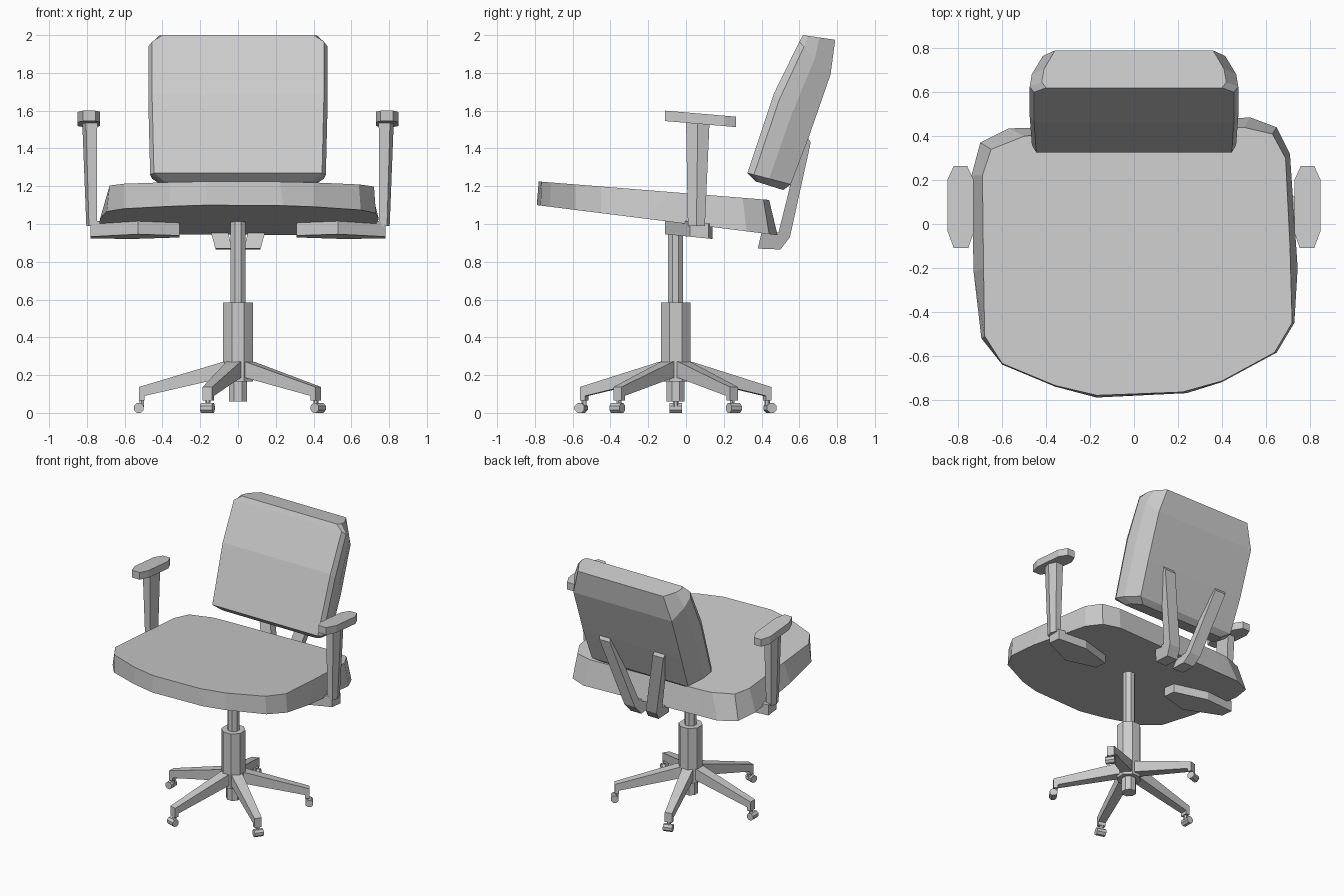
import bpy, bmesh
from math import radians, sin, cos, pi
from mathutils import Matrix, Vector

cube = bpy.data.objects.get("Cube")
if cube:
    bpy.data.objects.remove(cube, do_unlink=True)

GREY = (0.6, 0.6, 0.6, 1.0)
grey = bpy.data.materials.new("light_grey")
grey.use_nodes = True
grey.diffuse_color = GREY
bsdf = grey.node_tree.nodes["Principled BSDF"]
bsdf.inputs["Base Color"].default_value = GREY
bsdf.inputs["Roughness"].default_value = 0.8


def loft(name, rings, matrix=Matrix()):
    """Join rings of points with quads and cap both ends."""
    bm = bmesh.new()
    loops = [[bm.verts.new(matrix @ Vector(p)) for p in ring] for ring in rings]
    n = len(loops[0])
    for a, b in zip(loops, loops[1:]):
        for i in range(n):
            j = (i + 1) % n
            bm.faces.new((a[i], a[j], b[j], b[i]))
    bm.faces.new(loops[0])
    bm.faces.new(loops[-1])
    bmesh.ops.recalc_face_normals(bm, faces=bm.faces)
    mesh = bpy.data.meshes.new(name)
    bm.to_mesh(mesh)
    bm.free()
    mesh.materials.append(grey)
    obj = bpy.data.objects.new(name, mesh)
    bpy.context.collection.objects.link(obj)
    return obj


def circle(r, z, sides=8):
    return [(r * cos(2 * pi * (i + 0.5) / sides), r * sin(2 * pi * (i + 0.5) / sides), z)
            for i in range(sides)]


# Seat cushion: upper and lower outlines on two sloping planes
seat_top = [(-.17, -.78), (.22, -.765), (.4, -.715), (.64, -.585), (.72, -.45), (.71, -.1),
            (.69, .3), (.63, .41), (.5, .44), (-.4, .41), (-.5, .4), (-.65, .34),
            (-.69, .22), (-.685, -.2), (-.68, -.51), (-.6, -.635), (-.36, -.735)]
seat_low = [(-.17, -.79), (.24, -.77), (.4, -.72), (.65, -.585), (.73, -.45), (.745, -.2),
            (.71, .32), (.65, .44), (.53, .485), (-.42, .44), (-.57, .435), (-.7, .37),
            (-.74, .22), (-.73, -.22), (-.695, -.52), (-.6, -.64), (-.36, -.74)]
loft("seat_cushion", [
    [(x, y, 1.10 - .125 * (y + .79)) for x, y in seat_low],
    [(x, y, 1.225 - .08 * (y + .78)) for x, y in seat_top]])

# Backrest: cross-sections from bottom to top (front y, z, back y, z, half width)
sections = [(.37, 1.225, .515, 1.18, .41), (.325, 1.27, .555, 1.21, .465),
            (.465, 1.69, .65, 1.46, .475), (.6, 1.965, .765, 1.79, .475),
            (.62, 2.0, .79, 1.975, .42)]
rings = []
for yf, zf, yb, zb, w in sections:
    half = [(w - .02, 0), (w, .15), (w - .01, .5), (w - .06, 1)]
    outline = half + [(-x, t) for x, t in reversed(half)]
    rings.append([(x, yf + (yb - yf) * t, zf + (zb - zf) * t) for x, t in outline])
loft("backrest", rings)

# Back supports: bent bars that spread apart as they rise
bar_profile = [(.38, .87), (.50, .865), (.55, .93), (.66, 1.43), (.635, 1.475),
               (.575, 1.45), (.6, 1.4), (.49, .955), (.40, .955)]
# Armrest pad, post and bracket outlines
pad = [(.76, .265), (.82, .265), (.85, .2), (.85, -.03), (.82, -.11), (.755, -.11),
       (.73, -.04), (.73, .2)]
bracket = [(.78, .02), (.78, .12), (.55, .14), (.31, .06), (.31, -.04), (.53, -.11)]


def post_ring(cx, hw, y0, y1, z):
    return [(cx - hw, y0, z), (cx + hw * .5, y0, z), (cx + hw, (y0 + y1) / 2, z),
            (cx + hw * .5, y1, z), (cx - hw, y1, z)]


for side, s in (("left", 1), ("right", -1)):
    mirror = Matrix.Diagonal((s, 1, 1, 1))
    loft(side + "_back_support", [
        [(.075 + .27 * (z - .87) + dx, y, z) for y, z in bar_profile]
        for dx in (-.045, .045)], mirror)
    loft(side + "_arm_pad", [
        [(x, y, z - .085 * (y + .11)) for x, y in pad] for z in (1.545, 1.6)], mirror)
    loft(side + "_arm_post", [post_ring(.775, .028, .01, .1, .99),
                              post_ring(.785, .04, .0, .125, 1.55)], mirror)
    loft(side + "_arm_bracket", [
        [(x, y, z - .1 * y) for x, y in bracket] for z in (.935, 1.015)], mirror)

# Central column on the base axis
axis = Matrix.Translation((0, -.055, 0))
for name, r, z0, z1 in (("lift_rod", .043, .55, 1.05), ("column_sleeve", .085, .25, .585),
                        ("base_hub", .085, .165, .27), ("column_foot", .052, .06, .18)):
    loft(name, [circle(r, z0), circle(r, z1)], axis)

# Five legs, each with a caster
leg_profile = [(.04, .275), (.08, .27), (.525, .137), (.525, .065), (.495, .065),
               (.495, .09), (.08, .185), (.04, .185)]
for k in range(5):
    turn = axis @ Matrix.Rotation(radians(180 + 72 * k), 4, 'Z')
    loft("base_leg_%d" % (k + 1), [
        [(r, s * (.042 - .03 * r), z) for r, z in leg_profile] for s in (-1, 1)], turn)
    wheel = turn @ Matrix.Translation((.525, 0, .026)) @ Matrix.Rotation(pi / 2, 4, 'X')
    loft("caster_wheel_%d" % (k + 1), [circle(.028, -.033), circle(.028, .033)], wheel)
    stem = turn @ Matrix.Translation((.51, 0, 0))
    loft("caster_stem_%d" % (k + 1), [circle(.014, .03, 6), circle(.014, .09, 6)], stem)
